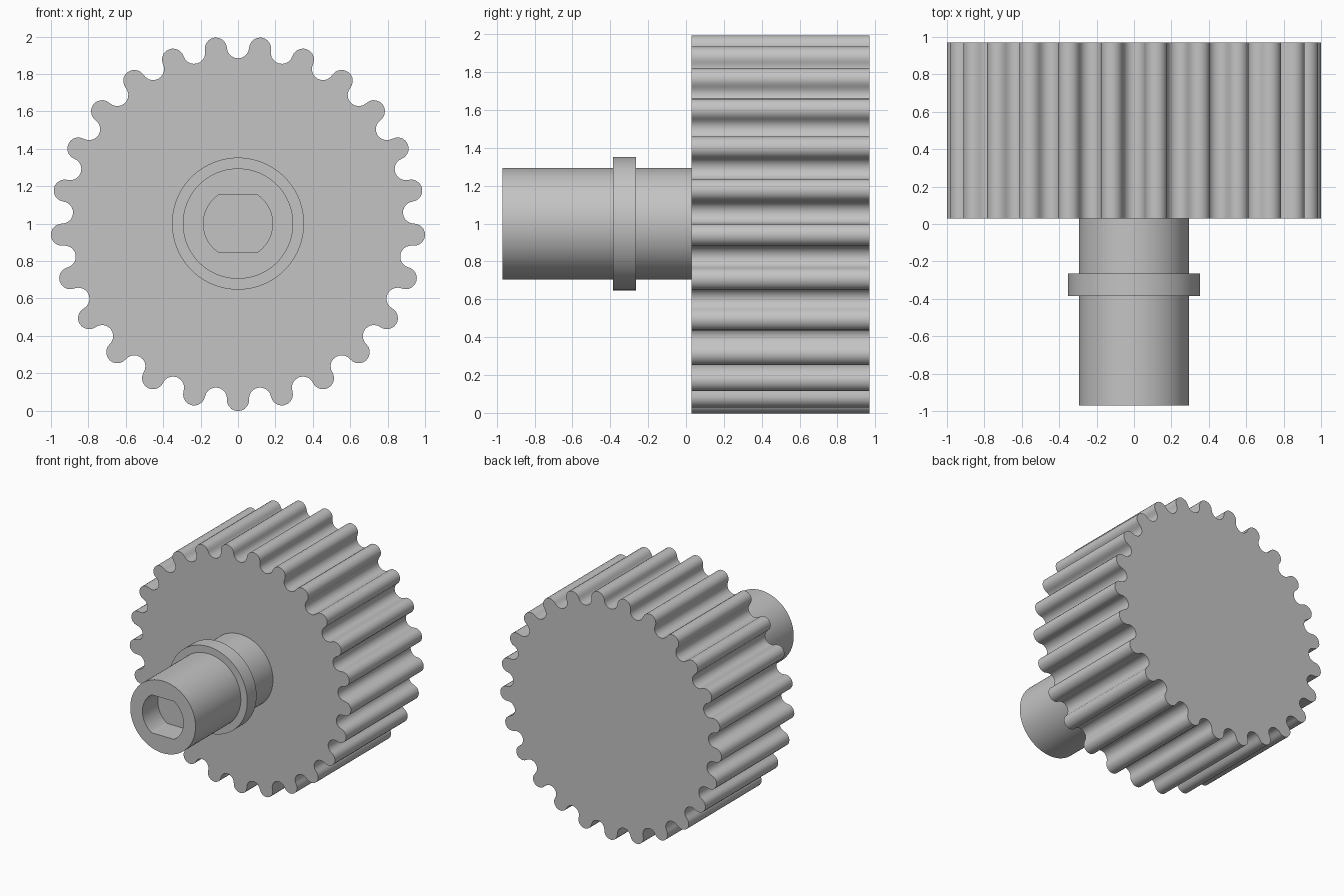
import bpy, bmesh
from math import sin, cos, pi, radians

cube = bpy.data.objects.get("Cube")
if cube:
    bpy.data.objects.remove(cube, do_unlink=True)

AXIS_Z = 1.0
SEGMENTS = 96

grey = bpy.data.materials.new("plain grey")
grey.use_nodes = True
colour = (0.55, 0.55, 0.55, 1)
grey.diffuse_color = colour
grey.node_tree.nodes["Principled BSDF"].inputs["Base Color"].default_value = colour


def circle(radius, flat=None):
    """Closed outline around the axis, optionally clipped by two level flats."""
    limit = flat or radius
    points = []
    for i in range(SEGMENTS):
        a = 2 * pi * i / SEGMENTS
        points.append((radius * cos(a), max(-limit, min(limit, radius * sin(a)))))
    return points


def gear_outline(teeth, pitch_radius, steps=10):
    """Round teeth joined tangentially by round valleys of the same radius."""
    half = pi / teeth
    r = pitch_radius * sin(half / 2)
    lean = pi / 2 + half / 2
    points = []
    for k in range(teeth * 2):
        a = -pi / 2 + k * half
        if k % 2 == 0:
            start, sweep = a - lean, 2 * lean
        else:
            start, sweep = a - lean, 2 * lean - 2 * pi
        for i in range(steps):
            t = start + sweep * i / steps
            points.append((pitch_radius * cos(a) + r * cos(t),
                           pitch_radius * sin(a) + r * sin(t)))
    return points


def loft(name, sections, cap_start=False, cap_end=False, closed=False):
    """Bridge (y, outline) sections along the axis into one object."""
    bm = bmesh.new()
    rings = [[bm.verts.new((x, y, z + AXIS_Z)) for x, z in outline]
             for y, outline in sections]
    pairs = list(zip(rings, rings[1:]))
    if closed:
        pairs.append((rings[-1], rings[0]))
    for low, high in pairs:
        for i in range(len(low)):
            j = (i + 1) % len(low)
            bm.faces.new((low[i], low[j], high[j], high[i]))
    if cap_start:
        bm.faces.new(rings[0])
    if cap_end:
        bm.faces.new(rings[-1])
    bmesh.ops.recalc_face_normals(bm, faces=bm.faces)
    mesh = bpy.data.meshes.new(name)
    bm.to_mesh(mesh)
    bm.free()
    mesh.materials.append(grey)
    obj = bpy.data.objects.new(name, mesh)
    bpy.context.collection.objects.link(obj)
    bpy.ops.object.select_all(action="DESELECT")
    obj.select_set(True)
    bpy.context.view_layer.objects.active = obj
    bpy.ops.object.shade_smooth_by_angle(angle=radians(35))
    return obj


# Toothed wheel
teeth = gear_outline(25, 0.943)
loft("toothed_wheel", [(0.03, teeth), (0.97, teeth)], cap_start=True, cap_end=True)

# Hub shaft with a blind double-flat bore in its front end
bore = circle(0.185, 0.155)
shaft = circle(0.295)
loft("hub_shaft", [(-0.77, bore), (-0.97, bore), (-0.97, shaft), (0.03, shaft)],
     cap_start=True, cap_end=True)

# Collar around the shaft
collar = circle(0.353)
loft("shaft_collar", [(-0.385, shaft), (-0.385, collar), (-0.265, collar), (-0.265, shaft)],
     closed=True)
